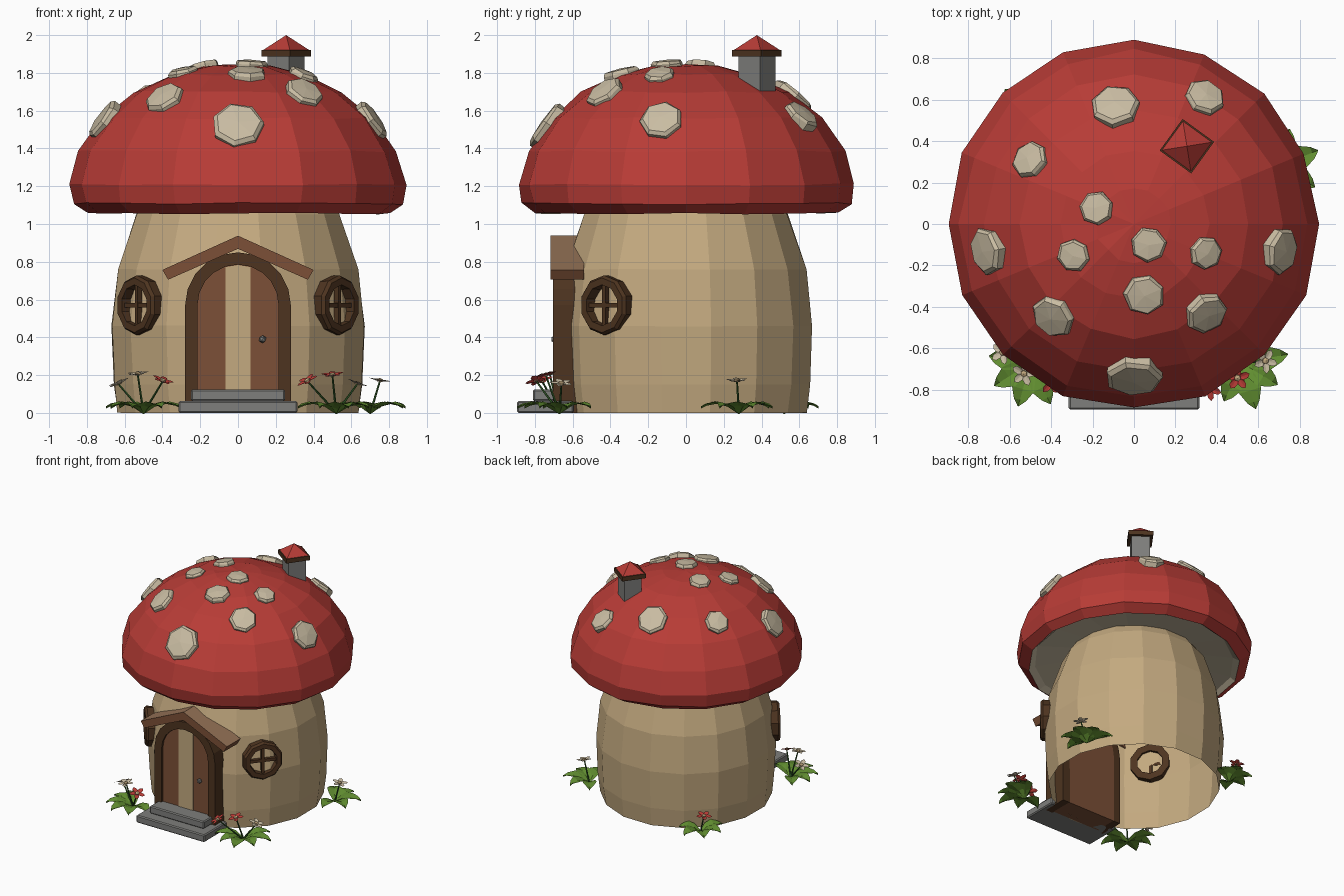
import bpy, bmesh, math, random
from mathutils import Vector, Matrix

random.seed(4)
if "Cube" in bpy.data.objects:
    bpy.data.objects.remove(bpy.data.objects["Cube"], do_unlink=True)


def material(name, r, g, b):
    m = bpy.data.materials.new(name)
    m.use_nodes = True
    m.diffuse_color = (r, g, b, 1)
    m.node_tree.nodes["Principled BSDF"].inputs["Base Color"].default_value = (r, g, b, 1)
    return m


RED = material("cap red", 0.48, 0.045, 0.037)
CREAM = material("cream", 0.58, 0.5, 0.36)
BEIGE = material("stalk beige", 0.55, 0.4, 0.215)
DARK = material("dark wood", 0.075, 0.034, 0.014)
BROWN = material("brown wood", 0.2, 0.08, 0.038)
LIGHT = material("light wood", 0.3, 0.17, 0.095)
STONE = material("grey stone", 0.21, 0.21, 0.2)
LEAF = material("leaf green", 0.12, 0.27, 0.03)
STEM = material("stem green", 0.03, 0.1, 0.02)


def finish(name, bm, mats, matrix=Matrix()):
    me = bpy.data.meshes.new(name)
    bm.to_mesh(me)
    bm.free()
    for m in mats:
        me.materials.append(m)
    ob = bpy.data.objects.new(name, me)
    bpy.context.collection.objects.link(ob)
    ob.matrix_world = matrix
    return ob


def lathe(name, profile, sides, mats, matrix=Matrix(), turn=0.0, jitter=0.0, rule=None):
    """Spin (radius, height) points around z; zero radius closes to a point."""
    bm = bmesh.new()
    rings = []
    for r, z in profile:
        ring = []
        for i in range(sides if r else 1):
            a = math.tau * (i + turn) / sides
            k = r + random.uniform(-jitter, jitter) if r else 0
            ring.append(bm.verts.new((k * math.cos(a), k * math.sin(a),
                                      z + random.uniform(-jitter, jitter) * 0.6)))
        rings.append(ring)
    for lo, hi in zip(rings, rings[1:]):
        for i in range(sides):
            j = (i + 1) % sides
            quad = [lo[i % len(lo)], lo[j % len(lo)], hi[j % len(hi)], hi[i % len(hi)]]
            f = bm.faces.new(list(dict.fromkeys(quad)))
            if rule:
                f.material_index = rule(f.calc_center_median())
    return finish(name, bm, mats, matrix)


def prism(name, outline, y0, y1, mats, rule=None):
    """Extrude an x-z outline from y0 back to y1."""
    bm = bmesh.new()
    face = bm.faces.new([bm.verts.new((x, y0, z)) for x, z in outline])
    ext = bmesh.ops.extrude_face_region(bm, geom=[face], use_keep_orig=True)
    for v in ext["geom"]:
        if isinstance(v, bmesh.types.BMVert):
            v.co.y = y1
    bmesh.ops.recalc_face_normals(bm, faces=bm.faces)
    for f in bm.faces:
        f.material_index = rule(f.normal) if rule else 0
    return finish(name, bm, mats)


def box(name, size, mat, matrix, bevel=0.0):
    bm = bmesh.new()
    bmesh.ops.create_cube(bm, size=1)
    bmesh.ops.scale(bm, vec=size, verts=bm.verts)
    ob = finish(name, bm, [mat], matrix)
    if bevel:
        mod = ob.modifiers.new("edge", "BEVEL")
        mod.width = bevel
        mod.segments = 1
    return ob


def aim(position, normal):
    return Matrix.Translation(position) @ Vector(normal).to_track_quat("Z", "Y").to_matrix().to_4x4()


# Stalk: open shell of flat facets
lathe("stalk_wall", [(0.65, 0), (0.668, 0.15), (0.682, 0.46), (0.648, 0.76), (0.548, 1.05),
                     (0.49, 1.13), (0.36, 1.25)], 16, [BEIGE], turn=0.5, jitter=0.003)

# Cap with pale underside
CAP = [(0.8, 1.055), (0.875, 1.108), (0.892, 1.21), (0.838, 1.385), (0.715, 1.56),
       (0.55, 1.7), (0.36, 1.79), (0.18, 1.835), (0, 1.85)]
lathe("cap", [(0.44, 1.13), (0.76, 1.09)] + CAP, 16, [RED, CREAM], jitter=0.009,
      rule=lambda c: int(c.z < 1.125 and math.hypot(c.x, c.y) < 0.8))

# Raised spots lying on the cap surface
SPOTS = [(-0.09, 0.57, 0.12), (0.34, 0.61, 0.1), (-0.5, 0.31, 0.095), (-0.18, 0.075, 0.083),
         (0.07, -0.1, 0.087), (-0.29, -0.15, 0.08), (0.345, -0.14, 0.08), (0.05, -0.34, 0.1),
         (0.35, -0.43, 0.105), (-0.39, -0.445, 0.11), (0, -0.74, 0.138),
         (-0.71, -0.13, 0.115), (0.71, -0.13, 0.115)]
for x, y, r in SPOTS:
    rho = math.hypot(x, y)
    for (r0, z0), (r1, z1) in zip(CAP[2:], CAP[3:]):
        if r1 <= rho <= r0:
            z = z0 + (z1 - z0) * (r0 - rho) / (r0 - r1)
            n = (x / rho * (z1 - z0), y / rho * (z1 - z0), r0 - r1)
            lathe("cap_spot", [(r, -0.05), (r, 0.008), (r * 0.86, 0.024), (0, 0.03)], 7,
                  [CREAM], aim((x, y, z), n), turn=random.random(), jitter=0.004)

# Chimney
flue = Matrix.Translation((0.255, 0.375, 0)) @ Matrix.Rotation(math.radians(-36), 4, "Z")
box("chimney_stack", (0.14, 0.14, 0.25), STONE, flue @ Matrix.Translation((0, 0, 1.775)))
box("chimney_slab", (0.188, 0.188, 0.036), DARK, flue @ Matrix.Translation((0, 0, 1.904)))
lathe("chimney_roof", [(0.125, 1.92), (0, 2.0)], 4, [RED], flue, turn=0.5)


# Arched door and frame
def arch(r, spring=0.57, steps=10):
    arc = [(r * math.cos(math.pi * i / steps), spring + r * math.sin(math.pi * i / steps))
           for i in range(steps + 1)]
    return [(r, 0)] + arc + [(-r, 0)]


prism("door", arch(0.22), -0.684, -0.5, [BROWN])
prism("door_frame", arch(0.28) + arch(0.215)[::-1], -0.703, -0.5, [DARK])
prism("door_centre_plank", [(-0.067, 0), (0.067, 0), (0.067, 0.772), (0, 0.783), (-0.067, 0.772)],
      -0.69, -0.682, [BEIGE])
bm = bmesh.new()
bmesh.ops.create_icosphere(bm, subdivisions=1, radius=0.021)
finish("door_knob", bm, [STONE], Matrix.Translation((0.13, -0.695, 0.39)))

# Porch roof: two sloping boards meeting at a ridge
for s in (-1, 1):
    prism("porch_roof_board", [(s * 0.4, 0.757), (s * 0.37, 0.705), (-s * 0.03, 0.882), (0, 0.938)],
          -0.715 - 0.003 * s, -0.54, [BROWN, LIGHT], rule=lambda n: int(n.z > 0.5))

# Round windows with cross bars
for s in (-1, 1):
    n = Vector((s * 0.777, -0.63, 0))
    place = aim(n * 0.675 + Vector((0, 0, 0.57)), n)
    lathe("window_ring", [(0.1, -0.05), (0.155, -0.05), (0.158, 0.015), (0.145, 0.033),
                          (0.108, 0.033), (0.1, -0.05)], 10, [DARK], place, turn=0.5)
    box("window_bar_upright", (0.024, 0.21, 0.03), DARK, place @ Matrix.Translation((0, 0, 0.003)))
    box("window_bar_level", (0.21, 0.024, 0.028), DARK, place @ Matrix.Translation((0, 0, 0.003)))

# Doorsteps
box("lower_step", (0.63, 0.3, 0.062), STONE, Matrix.Translation((0, -0.745, 0.031)), 0.008)
box("upper_step", (0.5, 0.22, 0.062), STONE, Matrix.Translation((0, -0.7, 0.093)), 0.008)


# Plants
def leaf(base, angle, length):
    bm = bmesh.new()
    rows = []
    for t, w, z in [(0, 0.012, 0.005), (0.3, 0.045, 0.045), (0.6, 0.055, 0.06), (0.85, 0.03, 0.05),
                    (1, 0.002, 0.035)]:
        rows.append([bm.verts.new((t * length, k * w, z - 0.012 * (1 - abs(k)))) for k in (-1, 0, 1)])
    for a, b in zip(rows, rows[1:]):
        for i in range(2):
            bm.faces.new([a[i], b[i], b[i + 1], a[i + 1]])
    finish("leaf", bm, [LEAF], Matrix.Translation(base) @ Matrix.Rotation(angle, 4, "Z"))


def flower(base, head, mat):
    base, head = Vector(base), Vector(head)
    line = head - base
    lathe("flower_stem", [(0.007, 0), (0.005, line.length)], 5, [STEM], aim(base, line))
    face = aim(head, Vector((line.x, line.y, 0.3)))
    bm = bmesh.new()
    mid = bm.verts.new((0, 0, 0))
    rim = []
    for i in range(20):
        r = (0.03, 0.05, 0.062, 0.05)[i % 4]
        a = math.tau * i / 20
        rim.append(bm.verts.new((r * math.cos(a), r * math.sin(a), 0.012)))
    for i in range(20):
        bm.faces.new([mid, rim[i], rim[(i + 1) % 20]])
    finish("flower_petals", bm, [mat], face)
    lathe("flower_centre", [(0.016, 0), (0.016, 0.014), (0, 0.02)], 6, [BEIGE], face)


CLUMPS = [
    ((-0.5, -0.67, 0), 6, 0.21, [(-0.63, -0.62, 0.15, CREAM), (-0.53, -0.72, 0.2, CREAM), (-0.4, -0.76, 0.165, RED)]),
    ((0.52, -0.67, 0), 6, 0.22, [(0.63, -0.66, 0.15, CREAM), (0.5, -0.74, 0.195, RED), (0.37, -0.79, 0.165, RED)]),
    ((0.7, 0.28, 0), 5, 0.19, [(0.75, 0.27, 0.165, CREAM)]),
    ((-0.5, 0.52, 0), 5, 0.18, [(-0.55, 0.55, 0.15, RED)]),
]
for base, count, length, blooms in CLUMPS:
    out = math.atan2(base[1], base[0])
    for i in range(count):
        spread = math.radians(105) * (2 * i / (count - 1) - 1)
        leaf(base, out + spread, length * random.uniform(0.9, 1.08))
    for x, y, z, mat in blooms:
        flower(base, (x, y, z), mat)
